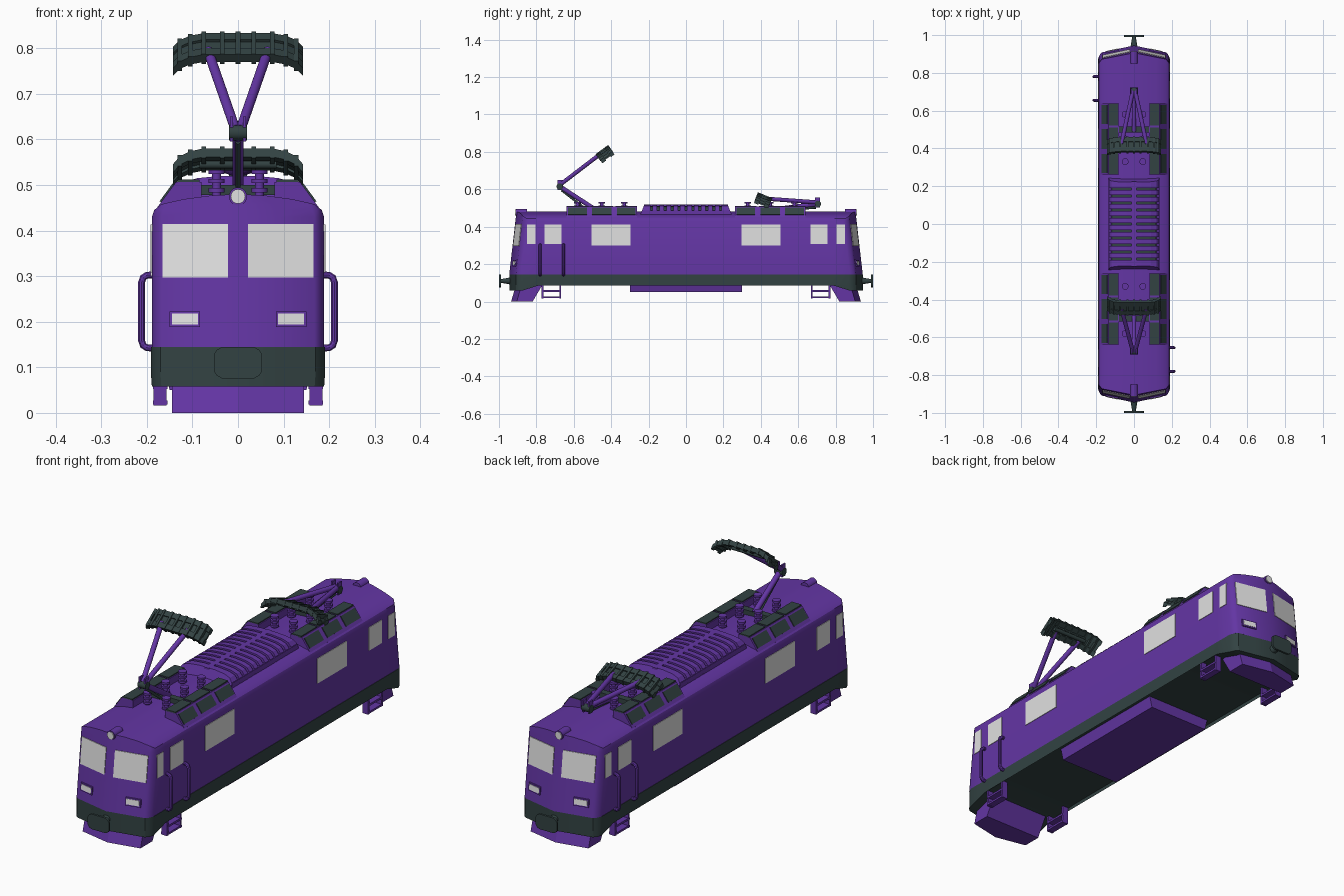
import bpy, bmesh, math
from mathutils import Vector, Matrix

if "Cube" in bpy.data.objects:
    bpy.data.objects.remove(bpy.data.objects["Cube"])

def material(name, col):
    m = bpy.data.materials.new(name)
    m.diffuse_color = (*col, 1)
    m.use_nodes = True
    m.node_tree.nodes["Principled BSDF"].inputs["Base Color"].default_value = m.diffuse_color
    return m

PURPLE = material("purple paint", (0.125, 0.036, 0.37))
GREY = material("dark slate grey", (0.032, 0.055, 0.055))
WHITE = material("pale glass", (0.75, 0.75, 0.75))

def finish(name, bm, mat, smooth=False):
    bmesh.ops.recalc_face_normals(bm, faces=bm.faces[:])
    me = bpy.data.meshes.new(name)
    bm.to_mesh(me)
    bm.free()
    me.materials.append(mat)
    if smooth:
        for p in me.polygons:
            p.use_smooth = True
        me.set_sharp_from_angle(angle=math.radians(32))
    bpy.context.collection.objects.link(bpy.data.objects.new(name, me))

def hull(name, pts, mat):
    bm = bmesh.new()
    for p in pts:
        bm.verts.new(p)
    bmesh.ops.convex_hull(bm, input=bm.verts[:])
    bmesh.ops.delete(bm, geom=[v for v in bm.verts if not v.link_faces], context='VERTS')
    bmesh.ops.dissolve_limit(bm, angle_limit=0.01, verts=bm.verts[:], edges=bm.edges[:])
    finish(name, bm, mat)

def box(name, x, y, z, mat):
    hull(name, [(a, b, c) for a in x for b in y for c in z], mat)

def slab(name, quad, off, mat):
    hull(name, [Vector(p) + k * Vector(off) for p in quad for k in (-1, 1)], mat)

def rod(name, a, b, r, mat, r2=None, seg=14):
    a, b = Vector(a), Vector(b)
    d = b - a
    bm = bmesh.new()
    bmesh.ops.create_cone(bm, cap_ends=True, segments=seg, radius1=r,
                          radius2=r if r2 is None else r2, depth=d.length)
    bm.transform(Matrix.Translation((a + b) / 2) @ d.to_track_quat('Z', 'Y').to_matrix().to_4x4())
    finish(name, bm, mat, True)

def tube(name, pts, r, mat):
    cu = bpy.data.curves.new(name, 'CURVE')
    cu.dimensions = '3D'
    cu.bevel_depth, cu.bevel_resolution, cu.use_fill_caps = r, 3, True
    s = cu.splines.new('POLY')
    s.points.add(len(pts) - 1)
    for q, p in zip(s.points, pts):
        q.co = (*p, 1)
    tmp = bpy.data.objects.new(name, cu)
    me = bpy.data.meshes.new_from_object(tmp)
    bpy.data.objects.remove(tmp)
    bm = bmesh.new()
    bm.from_mesh(me)
    bpy.data.meshes.remove(me)
    finish(name, bm, mat, True)

# body: horizontal rings with pointed, leaning ends
def end_y(x, z):
    x = abs(x)
    f = 0.036 * x / 0.168 + 0.03 * (max(x - 0.168, 0) / 0.022) ** 2
    return 0.945 - 0.115 * (max(z, 0.145) - 0.145) - f

def ring(w, z):
    ts = [-1, -.975, -.945, -.89, -.45, 0, .45, .89, .945, .975, 1]
    pts = [(t * w, -end_y(t * w, z)) for t in ts]
    pts += [(w, y) for y in (-.79, -.75, -.62, .62, .75, .79)]
    return pts + [(-x, -y) for x, y in pts]

def loft(name, levels, mat, zf=None):
    bm = bmesh.new()
    rings = [[bm.verts.new((x, y, zf(y) if zf and i == 0 else z)) for x, y in ring(w, z)]
             for i, (z, w) in enumerate(levels)]
    n = len(rings[0])
    h = n // 2
    for a, b in zip(rings, rings[1:]):
        for i in range(n):
            bm.faces.new((a[i], a[(i + 1) % n], b[(i + 1) % n], b[i]))
    for r in (rings[0], rings[-1]):
        bm.faces.new(r[:11])
        bm.faces.new(r[h:h + 11])
        right, left = r[10:h + 1], [r[0]] + r[:h + 9:-1]
        for i in range(len(right) - 1):
            bm.faces.new((right[i], right[i + 1], left[i + 1], left[i]))
    finish(name, bm, mat, True)

def skirt_z(y):
    y = abs(y)
    return 0.058 if y > .8 else 0.085 if y > .77 else 0.092 if y > .7 else 0.10

loft("body_shell", [(.145, .189), (.43, .189), (.445, .184), (.458, .168),
                    (.469, .12), (.477, .06), (.48, .004)], PURPLE)
loft("lower_band", [(.058, .189), (.085, .191), (.145, .191)], GREY, skirt_z)
hull("underfloor_box", [(x * a, y, z) for x, z in ((.165, .11), (.15, .05))
                        for a in (-1, 1) for y in (-.3, .3)], PURPLE)

def end_plate(name, s, x0, x1, z0, z1, mat, t):
    slab(name, [(x, s * end_y(x, z), z) for x in (x0, x1) for z in (z0, z1)], (0, t, 0), mat)

# parts repeated at both ends (s) and both sides (k)
for s in (-1, 1):
    hull("plough", [(k * x, s * y, z) for k in (-1, 1) for x, y, z in (
        (0, .935, 0), (.145, .905, 0), (.145, .82, 0),
        (0, .91, .085), (.145, .88, .085), (.145, .77, .085))], PURPLE)
    rod("coupler_shaft", (0, s * .92, .11), (0, s * .995, .11), .022, GREY, .009)
    hull("coupler_plate", [(a * x, s * y, .11 + b * z) for a in (-1, 1) for b in (-1, 1)
                           for y in (.99, 1.0) for x, z in ((.053, .018), (.047, .028), (.036, .034))], GREY)
    rod("roof_lamp", (0, s * .85, .475), (0, s * .91, .475), .02, PURPLE, seg=20)
    rod("roof_lamp_lens", (0, s * .90, .475), (0, s * .914, .475), .016, WHITE, seg=20)
    for k in (-1, 1):
        # windscreens, headlights and side windows
        end_plate("windscreen", s, k * .022, k * .166, .297, .415, WHITE, .003)
        end_plate("headlight_frame", s, k * .083, k * .15, .188, .223, PURPLE, .006)
        end_plate("headlight", s, k * .088, k * .145, .194, .218, WHITE, .008)
        for nm, y0, y1, z0 in (("side_window", .297, .505, .30), ("cab_door_window", .665, .757, .308),
                               ("cab_corner_window", .805, .85, .308)):
            box(nm, (k * .186, k * .1915), (s * y0, s * y1), (z0, .413), WHITE)
        # foot steps
        for y in (.672, .768):
            box("step_hanger", (k * .157, k * .185), (s * (y - .005), s * (y + .005)), (.016, .1), PURPLE)
        for z in (.018, .052):
            box("step_tread", (k * .155, k * .186), (s * .668, s * .772), (z, z + .009), PURPLE)
        # roof vent housing with grey panels
        sect = ((.08, .45), (.08, .507), (.136, .507), (.178, .45), (.17, .44))
        hull("vent_housing", [(k * x, s * y, z) for x, z in sect for y in (.262, .638)], PURPLE)
        for y0, y1 in ((.27, .37), (.397, .503), (.53, .63)):
            slab("vent_side_grille", [(k * x, s * y, z) for x, z in ((.1405, .501), (.169, .462))
                                      for y in (y0, y1)], (k * .003, 0, .0025), GREY)
            slab("vent_top_plate", [(k * x, s * y, .508) for x in (.084, .133)
                                    for y in (y0 - .008, y1 + .008)], (0, 0, .004), GREY)
        # stacked insulators
        for y in (.33, .45, .58):
            rod("insulator_post", (k * .047, s * y, .46), (k * .047, s * y, .53), .010, PURPLE)
            for z in (.484, .504, .524):
                rod("insulator_disc", (k * .047, s * y, z), (k * .047, s * y, z + .009), .018, PURPLE)
    # grab rails beside the cab door, on one side per end
    for y in (.655, .78):
        tube("grab_rail", [(-s * x, s * y, z) for x, z in (
            (.183, .142), (.200, .143), (.208, .148), (.212, .16), (.212, .285),
            (.208, .297), (.200, .302), (.183, .303))], .008, PURPLE)

# ribbed roof housing between the pantographs
def roof_slice(name, y0, y1, drop, mat, lean=0):
    sect = ((.135, .462), (.131, .49), (.118, .506), (.09, .515), (.04, .52))
    hull(name, [(k * (x - drop), y + (lean * (z - .462) if i == 0 else 0), z - drop)
                for x, z in sect for k in (-1, 1) for i, y in enumerate((y0, y1))], mat)

roof_slice("roof_grille_core", -.225, .225, .008, GREY)
for i in range(12):
    y = -.2035 + i * .037
    roof_slice("roof_grille_rib", y - .0125, y + .0125, 0, PURPLE)
for s in (-1, 1):
    roof_slice("roof_grille_end", s * .245, s * .212, 0, PURPLE, -s * .4)
    box("roof_grille_sill", (s * .11, s * .134), (-.235, .235), (.46, .488), PURPLE)
box("roof_grille_spine", (-.012, .012), (-.225, .225), (.47, .52), PURPLE)

# pantographs, in front-end coordinates; s = -1 flips to the rear
def pantograph(s, ky, kz, ty, tz, tilt):
    P = lambda x, y, z: (x, s * y, z)
    box("pantograph_base", (-.1, .1), (s * -.515, s * -.485), (.478, .5), GREY)
    rod("lower_arm", P(0, -.49, .495), P(0, ky, kz), .012, PURPLE)
    rod("control_rod", P(0, -.53, .49), P(0, ky + .01, kz - .02), .006, GREY)
    rod("knee_joint", P(-.02, ky, kz), P(.02, ky, kz), .017, GREY)
    for k in (-1, 1):
        box("knee_bracket", (k * .011, k * .018), (s * (ky - .012), s * (ky + .014)),
            (kz - .02, kz + .035), PURPLE)
        rod("upper_arm", P(k * .006, ky, kz + .008), P(k * .066, ty, tz), .011, PURPLE)
    # contact head: arched plate, two strips and cross ribs, tilted
    c, sn = math.cos(tilt), math.sin(tilt)
    H = lambda x, y, z: P(x, ty + .005 + y * c - z * sn, tz + .01 + y * sn + z * c)
    arch = [(-.143, -.038), (-.128, -.019), (-.105, -.007), (-.075, 0),
            (.075, 0), (.105, -.007), (.128, -.019), (.143, -.038)]
    for a, b in zip(arch, arch[1:]):
        for nm, y0, y1, lo, hi in (("contact_head_plate", -.03, .03, -.008, 0),
                                   ("contact_strip", -.04, -.016, -.014, .006),
                                   ("contact_strip", .016, .04, -.014, .006)):
            hull(nm, [H(x, y, z + d) for x, z in (a, b) for y in (y0, y1) for d in (lo, hi)], GREY)
    for x, z in arch[1:-1] + [(-.035, 0), (0, 0), (.035, 0)]:
        hull("contact_head_rib", [H(x + a, y, z + d) for a in (-.005, .005)
                                  for y in (-.042, .042) for d in (-.018, .009)], GREY)
    rod("contact_head_axle", H(-.085, 0, -.016), H(.085, 0, -.016), .009, GREY)

pantograph(1, -.675, .615, -.45, .795, math.radians(36))
pantograph(-1, -.705, .522, -.425, .55, math.radians(22))
